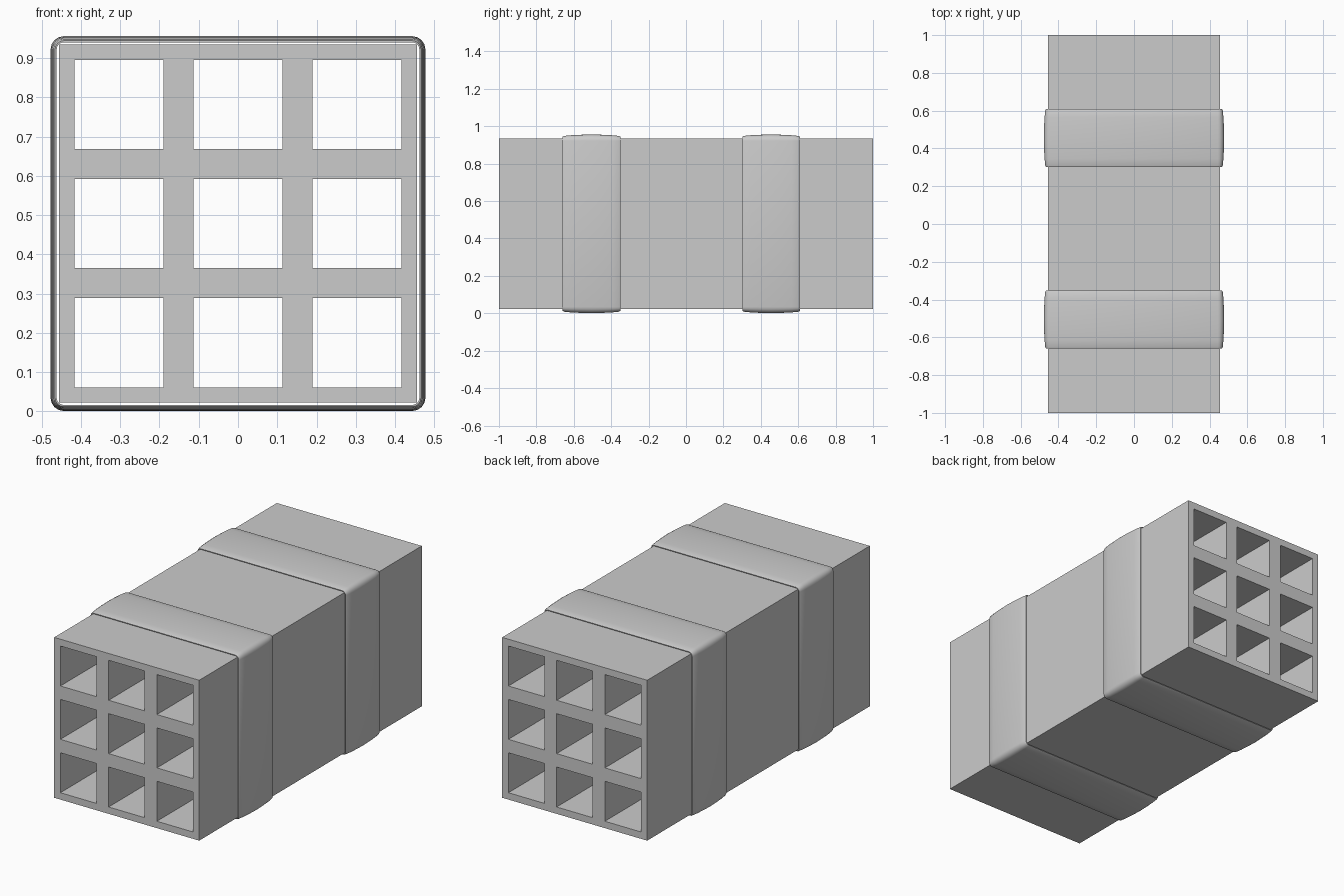
import bpy, bmesh, math

if "Cube" in bpy.data.objects:
    bpy.data.objects.remove(bpy.data.objects["Cube"])

CZ = 0.4785          # height of the centre axis


def make_object(name, bm):
    bmesh.ops.recalc_face_normals(bm, faces=bm.faces)
    mesh = bpy.data.meshes.new(name)
    bm.to_mesh(mesh)
    bm.free()
    obj = bpy.data.objects.new(name, mesh)
    bpy.context.collection.objects.link(obj)
    return obj


# Block with nine square channels: lattice face extruded along y
def channel_block():
    half, pitch, hole = 0.456, 0.3035, 0.1135
    cuts = [-half]
    for i in (-1, 0, 1):
        cuts += [i * pitch - hole, i * pitch + hole]
    cuts.append(half)
    bm = bmesh.new()
    grid = [[bm.verts.new((x, -1, CZ + z)) for z in cuts] for x in cuts]
    for i in range(7):
        for j in range(7):
            if i % 2 and j % 2:
                continue
            bm.faces.new((grid[i][j], grid[i + 1][j], grid[i + 1][j + 1], grid[i][j + 1]))
    ext = bmesh.ops.extrude_face_region(bm, geom=bm.faces[:], use_keep_orig=True)
    moved = [g for g in ext["geom"] if isinstance(g, bmesh.types.BMVert)]
    bmesh.ops.translate(bm, verts=moved, vec=(0, 2, 0))
    return make_object("channel_block", bm)


# Rounded square outline in the xz plane
def rounded_square(half, radius, segments=4):
    points = []
    for q, (sx, sz) in enumerate(((1, 1), (-1, 1), (-1, -1), (1, -1))):
        for k in range(segments + 1):
            a = math.pi / 2 * (q + k / segments)
            points.append((sx * (half - radius) + radius * math.cos(a),
                           sz * (half - radius) + radius * math.sin(a)))
    return points


# Thin sleeve with a gently bulging outside, loose around the block
def strap(name, y):
    profile = [(-0.154, 0.462), (-0.154, 0.466), (-0.145, 0.470), (-0.11, 0.4735),
               (-0.06, 0.476), (0, 0.4775), (0.06, 0.476), (0.11, 0.4735),
               (0.145, 0.470), (0.154, 0.466), (0.154, 0.462)]
    bm = bmesh.new()
    rings = [[bm.verts.new((px, y + dy, CZ + pz))
              for px, pz in rounded_square(half, 0.018 + (half - 0.462))]
             for dy, half in profile]
    n = len(rings[0])
    for a, b in zip(rings, rings[1:] + rings[:1]):
        for k in range(n):
            m = (k + 1) % n
            bm.faces.new((a[k], a[m], b[m], b[k]))
    obj = make_object(name, bm)
    bpy.ops.object.select_all(action='DESELECT')
    obj.select_set(True)
    bpy.context.view_layer.objects.active = obj
    bpy.ops.object.shade_smooth_by_angle(angle=math.radians(35))
    return obj


channel_block()
strap("front_strap", -0.505)
strap("rear_strap", 0.455)
